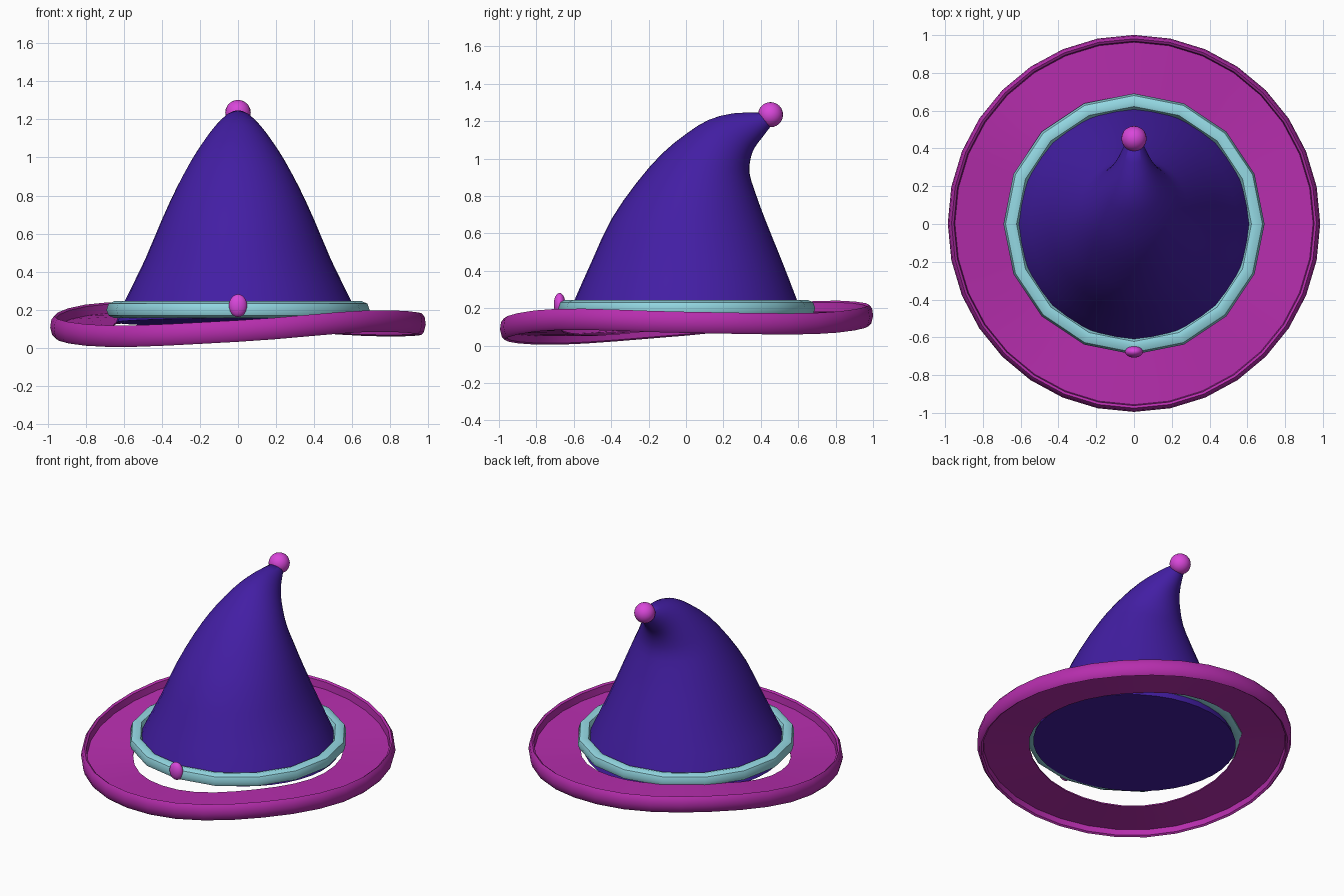
import bpy, bmesh, math
from mathutils import Vector

if "Cube" in bpy.data.objects:
    bpy.data.objects.remove(bpy.data.objects["Cube"])


def material(name, rgb):
    m = bpy.data.materials.new(name)
    m.diffuse_color = (*rgb, 1)
    m.use_nodes = True
    m.node_tree.nodes["Principled BSDF"].inputs["Base Color"].default_value = m.diffuse_color
    return m


VIOLET = material("deep violet", (0.056, 0.013, 0.370))
MAGENTA = material("magenta", (0.470, 0.027, 0.420))
PINK = material("bright pink", (0.690, 0.062, 0.700))
AQUA = material("pale aqua", (0.300, 0.700, 0.780))


def finish(bm, name, mat, angle=40):
    bmesh.ops.recalc_face_normals(bm, faces=bm.faces)
    mesh = bpy.data.meshes.new(name)
    bm.to_mesh(mesh)
    bm.free()
    mesh.materials.append(mat)
    ob = bpy.data.objects.new(name, mesh)
    bpy.context.collection.objects.link(ob)
    bpy.ops.object.select_all(action='DESELECT')
    ob.select_set(True)
    bpy.context.view_layer.objects.active = ob
    bpy.ops.object.shade_smooth_by_angle(angle=math.radians(angle))
    return ob


def bridge(bm, rings, wrap=False):
    """Join neighbouring closed rings of vertices with quads."""
    pairs = list(zip(rings, rings[1:]))
    if wrap:
        pairs.append((rings[-1], rings[0]))
    for a, b in pairs:
        n = len(a)
        for i in range(n):
            j = (i + 1) % n
            bm.faces.new((a[i], a[j], b[j], b[i]))


def spline(values, t):
    """Smooth curve through values; t in 0..len-1, ends clamped."""
    i = min(int(t), len(values) - 2)
    f = t - i
    p0, p1 = values[max(i - 1, 0)], values[i]
    p2, p3 = values[i + 1], values[min(i + 2, len(values) - 1)]
    return 0.5 * (2 * p1 + (p2 - p0) * f + (2 * p0 - 5 * p1 + 4 * p2 - p3) * f * f
                  + (3 * p1 - p0 - 3 * p2 + p3) * f ** 3)


# Bent crown: each section runs from a front point to a back point (y, z), with half width
sections = [
    ((-.630, .155), (.640, .112), .640),
    ((-.598, .24), (.595, .24), .597),
    ((-.50, .46), (.51, .46), .490),
    ((-.40, .675), (.425, .67), .400),
    ((-.265, .87), (.370, .82), .320),
    ((-.13, 1.025), (.340, .92), .250),
    ((0, 1.132), (.345, 1.0), .188),
    ((.12, 1.207), (.368, 1.06), .133),
    ((.25, 1.242), (.405, 1.11), .087),
    ((.385, 1.247), (.455, 1.175), .048),
]
fronts = [Vector((0, *s[0])) for s in sections]
backs = [Vector((0, *s[1])) for s in sections]
widths = [s[2] for s in sections]
bm = bmesh.new()
rings = []
steps = 2 * (len(sections) - 1)
for k in range(steps + 1):
    t = k / 2
    f, b, w = spline(fronts, t), spline(backs, t), spline(widths, t)
    centre, half = (f + b) / 2, (b - f) / 2
    rings.append([bm.verts.new(centre + half * math.sin(a) + Vector((w * math.cos(a), 0, 0)))
                  for a in (math.tau * i / 40 for i in range(40))])
bridge(bm, rings)
bm.faces.new(rings[0])
bm.faces.new(rings[-1])
finish(bm, "crown", VIOLET, 50)

# Wavy brim: a thin plate meeting a bulging rim halfway up its height.
# Heights every 45 degrees starting at the right side
wave = [.068, .062, .105, .126, .054, .005, .032, .084]


def wave_height(a):
    t = a / math.tau * 8
    padded = [wave[(i - 2) % 8] for i in range(13)]
    return spline(padded, t + 2)


rim_profile = [(.66, .056), (.948, .056), (.953, .104), (.966, .113), (.980, .094),
               (.986, .055), (.976, .015), (.962, 0), (.950, .008), (.946, .046), (.66, .048)]
bm = bmesh.new()
angles = [math.tau * i / 32 for i in range(32)]
rings = [[bm.verts.new((r * math.cos(a), r * 1.012 * math.sin(a) + .003, wave_height(a) + z))
          for a in angles] for r, z in rim_profile]
bridge(bm, rings, wrap=True)
finish(bm, "brim", MAGENTA)

# Faceted hat band
band_profile = [(.603, .200), (.622, .238), (.650, .245), (.680, .232),
                (.691, .200), (.680, .170), (.650, .157), (.615, .166)]
bm = bmesh.new()
angles = [math.tau * i / 16 for i in range(16)]
rings = [[bm.verts.new((r * math.cos(a), r * math.sin(a), z))
          for a in angles] for r, z in band_profile]
bridge(bm, rings, wrap=True)
finish(bm, "hat_band", AQUA, 40)


# Tip ball and front bead
def ball(name, centre, radii):
    bm = bmesh.new()
    bmesh.ops.create_uvsphere(bm, u_segments=20, v_segments=12, radius=1)
    for v in bm.verts:
        v.co = Vector(c + r * p for c, r, p in zip(centre, radii, v.co))
    finish(bm, name, PINK, 60)


ball("tip_ball", (0, .452, 1.235), (.067, .067, .067))
ball("front_bead", (0, -.676, .222), (.048, .031, .060))
